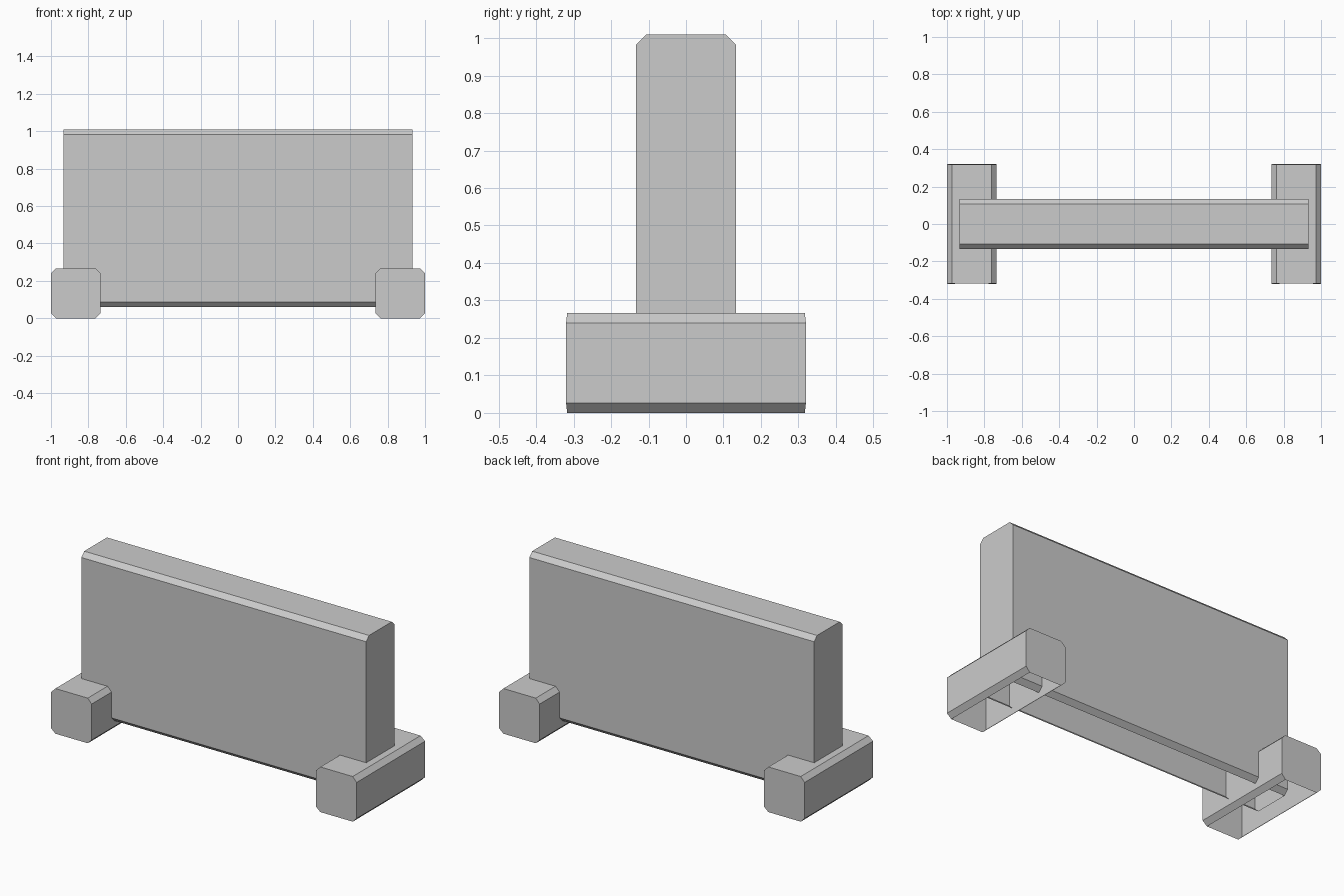
import bpy
import bmesh

old = bpy.data.objects.get("Cube")
if old:
    bpy.data.objects.remove(old, do_unlink=True)

grey = bpy.data.materials.new("concrete_grey")
grey.use_nodes = True
colour = (0.6, 0.6, 0.6, 1)
grey.diffuse_color = colour
grey.node_tree.nodes["Principled BSDF"].inputs["Base Color"].default_value = colour


def chamfered_bar(name, half_width, bottom, top, half_length, centre, along, cut=0.027, bulge=0.0):
    """Extrude an eight-sided section along an axis, leaving its underside open."""
    w, c = half_width, cut
    half = [(w - c, bottom), (w, bottom + c), (w, top - c), (w - c, top)]
    section = half + [(-u, z) for u, z in reversed(half)]
    bm = bmesh.new()
    rings = []
    for side in (-1, 1):
        ring = []
        for u, z in section:
            edge = z in (bottom, top)
            v = side * (half_length - (bulge if edge else 0))
            x, y = (v, u) if along == "x" else (u, v)
            ring.append(bm.verts.new((x + centre, y, z)))
        rings.append(ring)
        bm.faces.new(ring)
    a, b = rings
    n = len(section)
    # The last section edge is the open underside
    for i in range(n - 1):
        bm.faces.new((a[i], a[i + 1], b[i + 1], b[i]))
    bmesh.ops.recalc_face_normals(bm, faces=bm.faces)
    mesh = bpy.data.meshes.new(name)
    bm.to_mesh(mesh)
    bm.free()
    mesh.materials.append(grey)
    obj = bpy.data.objects.new(name, mesh)
    bpy.context.collection.objects.link(obj)
    return obj


# Upright slab
chamfered_bar("barrier_slab", 0.133, 0.06, 1.01, 0.932, 0, "x")

# Crosswise feet
for side, label in ((-1, "right"), (1, "left")):
    chamfered_bar(label + "_foot", 0.133, 0, 0.267, 0.32, side * 0.867, "y", bulge=0.003)
